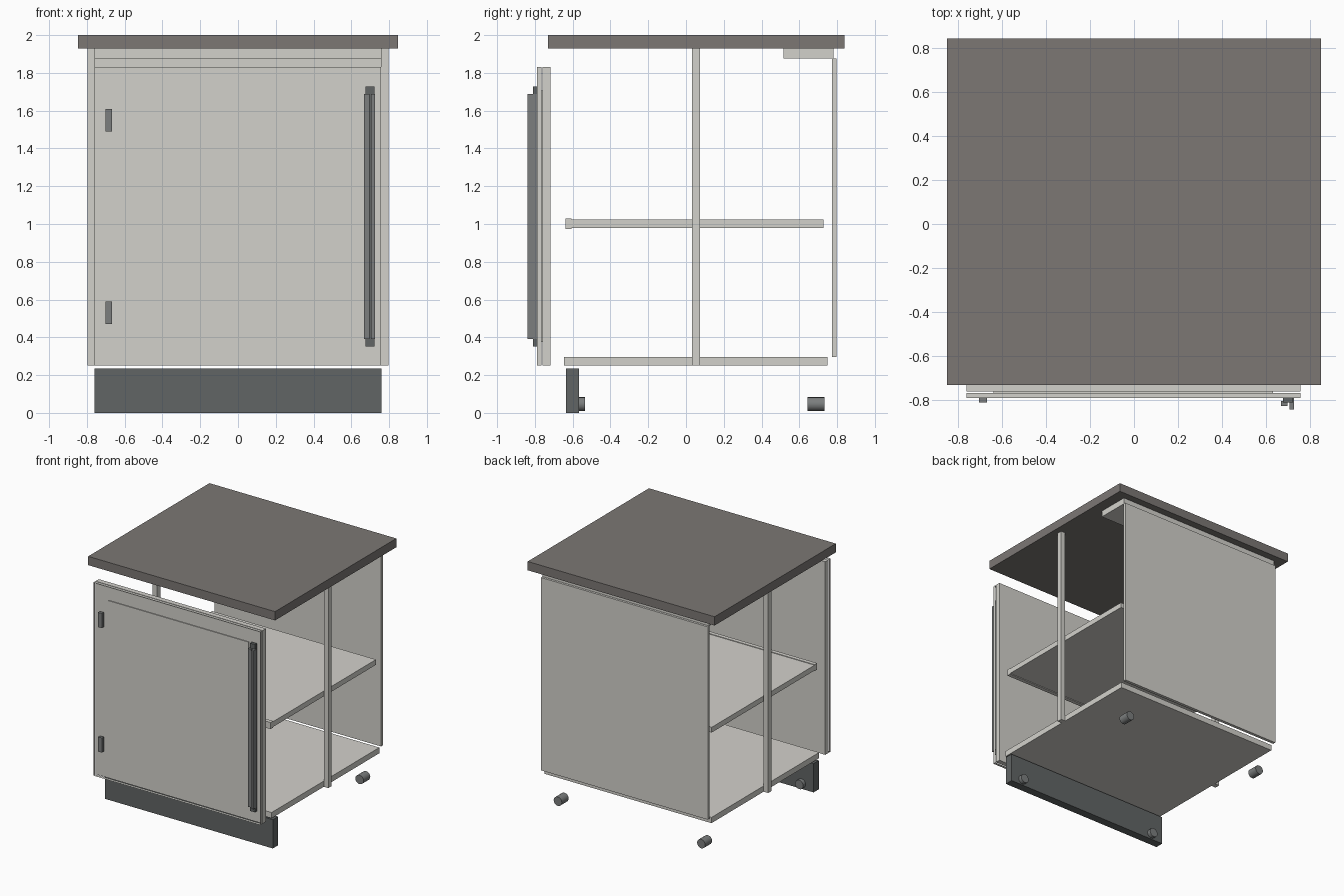
import bpy, bmesh, math

if "Cube" in bpy.data.objects:
    bpy.data.objects.remove(bpy.data.objects["Cube"])


def mat(name, r, g, b):
    m = bpy.data.materials.new(name)
    m.diffuse_color = (r, g, b, 1)
    m.use_nodes = True
    m.node_tree.nodes["Principled BSDF"].inputs["Base Color"].default_value = m.diffuse_color
    return m


BODY = mat("body_paint", 0.65, 0.64, 0.60)
TOP = mat("worktop_stone", 0.20, 0.185, 0.175)
DARK = mat("dark_trim", 0.12, 0.13, 0.13)
METAL = mat("metal", 0.20, 0.21, 0.21)


def finish(name, bm, m):
    bmesh.ops.recalc_face_normals(bm, faces=bm.faces)
    me = bpy.data.meshes.new(name)
    bm.to_mesh(me)
    bm.free()
    me.materials.append(m)
    ob = bpy.data.objects.new(name, me)
    bpy.context.collection.objects.link(ob)
    return ob


def box(name, x, y, z, m):
    """Box from (min, max) ranges on each axis."""
    bm = bmesh.new()
    bmesh.ops.create_cube(bm, size=1)
    for v in bm.verts:
        for i, (lo, hi) in enumerate((x, y, z)):
            v.co[i] = lo if v.co[i] < 0 else hi
    return finish(name, bm, m)


# worktop
box("worktop", (-0.847, 0.847), (-0.73, 0.84), (1.928, 2.0), TOP)

# carcass
W = 0.756
box("bottom_panel", (-W, W), (-0.645, 0.75), (0.25, 0.297), BODY)
box("back_panel", (-W, W), (0.773, 0.798), (0.297, 1.877), BODY)
box("top_back_rail", (-W, W), (0.515, 0.78), (1.877, 1.928), BODY)
box("shelf", (-0.742, 0.742), (-0.605, 0.727), (0.98, 1.023), BODY)
box("shelf_front_edge", (-0.742, 0.742), (-0.638, -0.605), (0.974, 1.028), BODY)
for side, s in (("left", -1), ("right", 1)):
    box(side + "_side_post", sorted((s * W, s * 0.797)), (0.031, 0.074), (0.25, 1.928), BODY)

# door: slab, inset panel and square frame
box("door_slab", (-W - 0.003, W), (-0.76, -0.718), (0.25, 1.832), BODY)
box("door_inset_panel", (-0.636, 0.631), (-0.767, -0.759), (0.375, 1.707), BODY)
bm = bmesh.new()
corners = [(-W - 0.003, 0.25), (W, 0.25), (W, 1.832), (-W - 0.003, 1.832)]
face = bm.faces.new([bm.verts.new((x, -0.79, z)) for x, z in corners])
bmesh.ops.inset_region(bm, faces=[face], thickness=0.125, use_boundary=True)
bmesh.ops.delete(bm, geom=[face], context='FACES_ONLY')
ext = bmesh.ops.extrude_face_region(bm, geom=bm.faces[:], use_keep_orig=True)
for v in [g for g in ext["geom"] if isinstance(g, bmesh.types.BMVert)]:
    v.co.y = -0.766
finish("door_frame", bm, BODY)

# hinges
for name, z in (("lower_hinge", 0.53), ("upper_hinge", 1.55)):
    box(name, (-0.702, -0.667), (-0.81, -0.785), (z - 0.06, z + 0.06), METAL)

# handle: back plate, grip bar and fin
box("handle_plate", (0.675, 0.722), (-0.81, -0.785), (0.352, 1.727), DARK)
box("handle_grip", (0.667, 0.697), (-0.825, -0.803), (0.39, 1.687), METAL)
box("handle_fin", (0.705, 0.726), (-0.84, -0.79), (0.39, 1.687), METAL)

# plinth
box("plinth", (-0.76, 0.76), (-0.635, -0.567), (0.0, 0.236), DARK)

# feet: cylinders lying along y
for end, y in (("front", -0.58), ("back", 0.688)):
    for side, x in (("left", -0.65), ("right", 0.65)):
        bpy.ops.mesh.primitive_cylinder_add(vertices=16, radius=0.037, depth=0.088,
                                            location=(x, y, 0.046),
                                            rotation=(math.pi / 2, 0, 0))
        foot = bpy.context.object
        foot.name = f"{end}_{side}_foot"
        foot.data.materials.append(METAL)
        bpy.ops.object.shade_smooth_by_angle()
